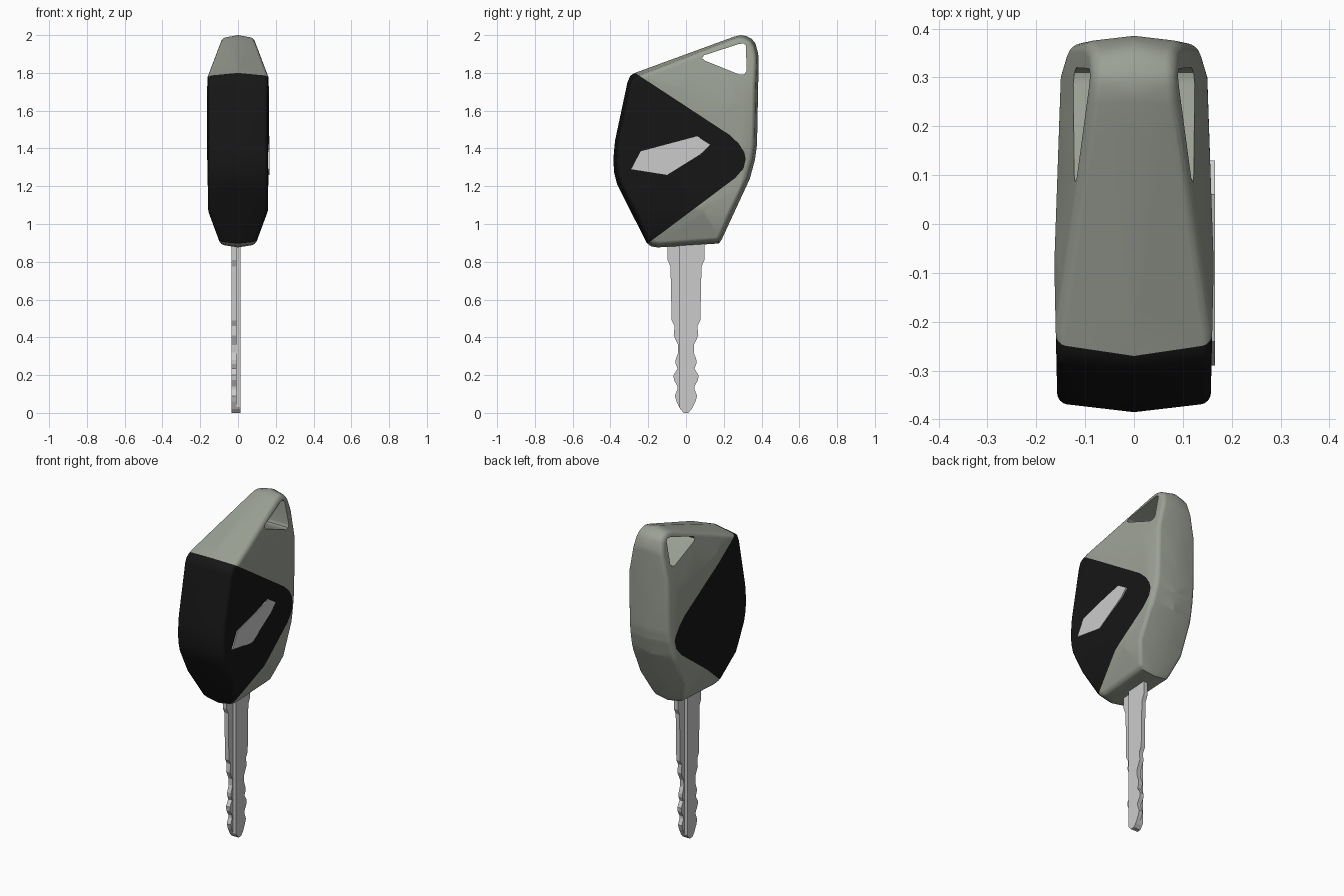
import bpy, bmesh, math
from mathutils import Vector

if "Cube" in bpy.data.objects:
    bpy.data.objects.remove(bpy.data.objects["Cube"])


def add_object(name, bm, color=None):
    bmesh.ops.recalc_face_normals(bm, faces=bm.faces)
    me = bpy.data.meshes.new(name)
    bm.to_mesh(me)
    bm.free()
    ob = bpy.data.objects.new(name, me)
    bpy.context.scene.collection.objects.link(ob)
    if color:
        mat = bpy.data.materials.new(name + "_material")
        mat.diffuse_color = (*color, 1)
        mat.use_nodes = True
        mat.node_tree.nodes["Principled BSDF"].inputs["Base Color"].default_value = mat.diffuse_color
        me.materials.append(mat)
    return ob


def prism(outline, rings, centre_z=1.4):
    """Loft a (y, z) outline through (x, scale) rings and cap the ends."""
    bm = bmesh.new()
    loops = [[bm.verts.new((x, y * s, centre_z + (z - centre_z) * s)) for y, z in outline]
             for x, s in rings]
    n = len(outline)
    for a, b in zip(loops, loops[1:]):
        for i in range(n):
            j = (i + 1) % n
            bm.faces.new((a[i], a[j], b[j], b[i]))
    bm.faces.new(loops[0])
    bm.faces.new(loops[-1])
    bmesh.ops.recalc_face_normals(bm, faces=bm.faces)
    return bm


def bisect(bm, co, no, clear=False):
    bmesh.ops.bisect_plane(bm, geom=bm.verts[:] + bm.edges[:] + bm.faces[:], dist=1e-5,
                           plane_co=co, plane_no=no, clear_outer=clear)


def smooth(ob, angle):
    bpy.ops.object.select_all(action='DESELECT')
    ob.select_set(True)
    bpy.context.view_layer.objects.active = ob
    bpy.ops.object.shade_smooth_by_angle(angle=math.radians(angle))
    ob.modifiers.new("weighted", 'WEIGHTED_NORMAL').keep_sharp = True


# Key head: side outline with a slightly peaked rim
head_outline = [(-.27, 1.80), (.25, 1.99), (.29, 2.0), (.32, 1.995), (.348, 1.98), (.368, 1.955),
                (.38, 1.91), (.385, 1.88), (.376, 1.42), (.365, 1.34), (.338, 1.24), (.19, .92),
                (.175, .897), (-.15, .876), (-.185, .882), (-.208, .90), (-.365, 1.21),
                (-.38, 1.27), (-.385, 1.34), (-.376, 1.44), (-.31, 1.75), (-.295, 1.785)]
head = prism(head_outline, [(-.165, .95), (0, 1), (.165, .95)])

# Side facets: point (x, y, z) on the plane and its slopes along y and z
facets = [(.12, .09, 1.88, -.07, -.2), (.155, 0, 1.06, 0, .37), (.15, .3, 1.4, -.3, 0),
          (.157, -.36, 1.4, .022, 0), (.162, -.05, 1.4, -.035, 0), (.163, 0, 1.35, 0, .02)]
for x, y, z, sy, sz in facets:
    for side in (-1, 1):
        bisect(head, (side * x, y, z), (side, -sy, -sz), clear=True)
        edges = [e for e in head.edges if e.is_boundary]
        if edges:
            bmesh.ops.holes_fill(head, edges=edges, sides=0)
bmesh.ops.remove_doubles(head, verts=head.verts, dist=.002)
bmesh.ops.recalc_face_normals(head, faces=head.faces)

# Rounded rim between the sides and the edge band
rim = [e for e in head.edges if e.is_manifold and e.calc_face_angle() > math.radians(28)
       and abs((e.verts[0].co - e.verts[1].co).normalized().x) < .7]
bmesh.ops.bevel(head, geom=rim, offset=.02, segments=4, profile=.5, affect='EDGES',
                clamp_overlap=False)
head_ob = add_object("head_blank", head)

# Key ring hole
hole = [(.085, 1.878), (.095, 1.893), (.28, 1.953), (.305, 1.956), (.318, 1.942), (.32, 1.81),
        (.31, 1.793), (.285, 1.79), (.1, 1.865)]
cutter = add_object("hole_cutter", prism(hole, [(-.3, 1), (.3, 1)]))
cutter.hide_render = True
cut = head_ob.modifiers.new("hole", 'BOOLEAN')
cut.operation, cut.solver, cut.object = 'DIFFERENCE', 'EXACT', cutter
depsgraph = bpy.context.evaluated_depsgraph_get()
full = bmesh.new()
full.from_mesh(bpy.data.meshes.new_from_object(head_ob.evaluated_get(depsgraph)))
for ob in (head_ob, cutter):
    bpy.data.objects.remove(ob)
bmesh.ops.triangulate(full, faces=full.faces)

# Split the head along the border of the dark cover
border = [(-.27, 1.80), (.23, 1.472), (.28, 1.425), (.308, 1.38), (.316, 1.345), (.305, 1.295),
          (.26, 1.243), (-.205, .895)]
planes = []
for (y0, z0), (y1, z1) in zip(border, border[1:]):
    planes.append((Vector((0, y0, z0)), Vector((0, z0 - z1, y1 - y0)).normalized()))
for co, no in planes:
    bisect(full, co, no)
for name, inside, color in (("head_shell", False, (.33, .355, .30)),
                            ("dark_cover", True, (.008, .008, .008))):
    part = full.copy()
    drop = [f for f in part.faces if inside != all(
        (f.calc_center_median() - co).dot(no) < 1e-5 for co, no in planes)]
    bmesh.ops.delete(part, geom=drop, context='FACES')
    me = bpy.data.meshes.new(name)
    part.to_mesh(me)
    part.free()
    ob = bpy.data.objects.new(name, me)
    bpy.context.scene.collection.objects.link(ob)
    mat = bpy.data.materials.new(name + "_material")
    mat.diffuse_color = (*color, 1)
    mat.use_nodes = True
    mat.node_tree.nodes["Principled BSDF"].inputs["Base Color"].default_value = mat.diffuse_color
    me.materials.clear()
    me.materials.append(mat)
    smooth(ob, 40)
full.free()

# Inlaid plate on the right side only
plate = [(-.29, 1.29), (-.24, 1.385), (.06, 1.465), (.13, 1.42), (.085, 1.375), (-.10, 1.26)]
add_object("side_plate", prism(plate, [(.148, 1), (.1655, 1)]))

# Blade: two overlapping toothed halves, the second turned half round
half = [(-.035, .9), (.098, .9), (.098, .81), (.082, .775), (.076, .49), (.06, .46), (.065, .41),
        (.042, .36), (.041, .32), (.055, .28), (.055, .26), (.045, .235), (.066, .20),
        (.064, .175), (.045, .14), (.045, .125), (.059, .09), (.05, .06), (.03, .02), (.012, 0),
        (-.012, 0), (-.03, .02), (-.035, .03)]
for name, turn in (("blade_back_half", 1), ("blade_front_half", -1)):
    outline = [(y * turn, z) for y, z in half]
    add_object(name, prism(outline, [(-.011 - turn * .003, 1), (-.011 + turn * .023, 1)]))
